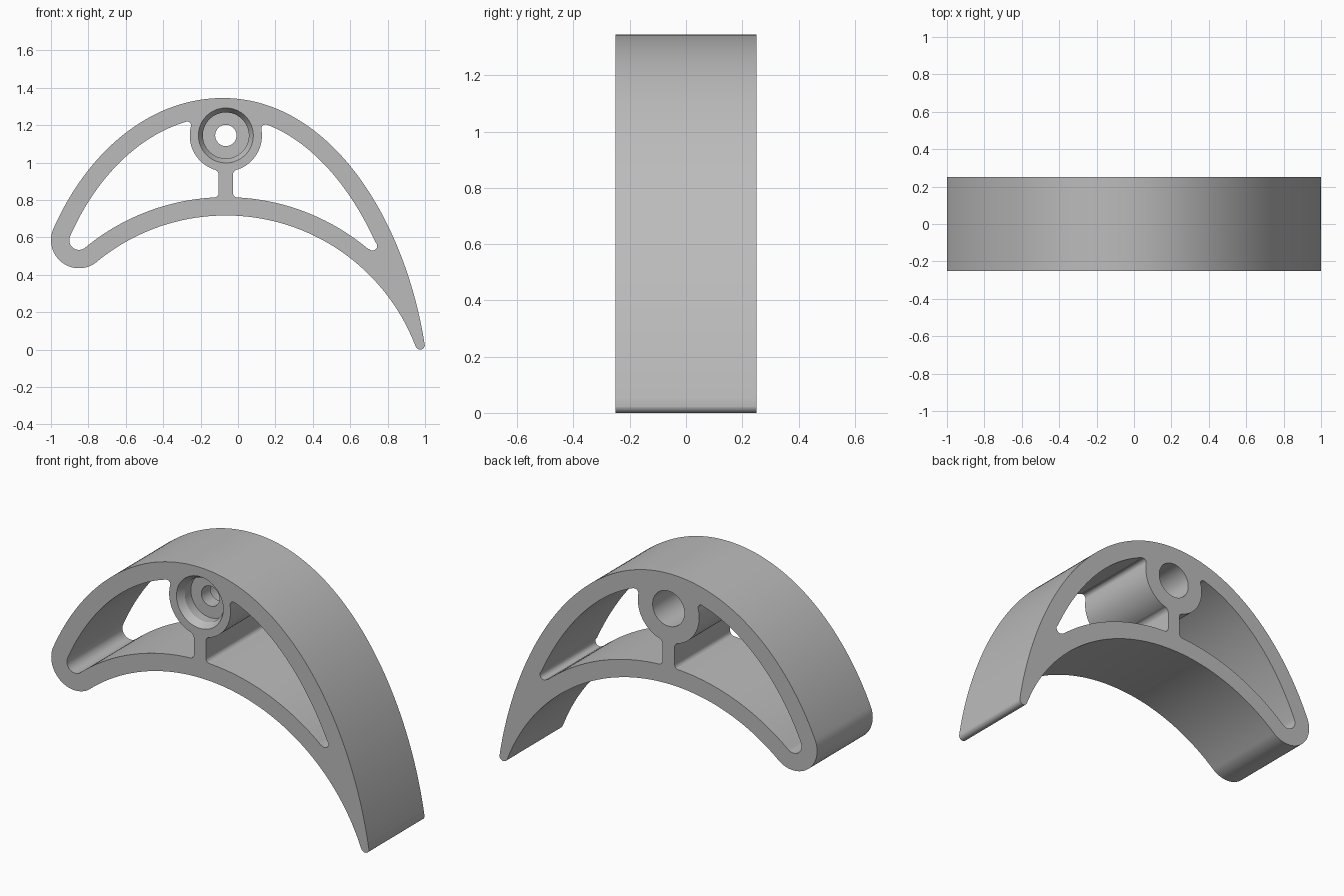
import bpy, bmesh
from math import sin, cos, tan, radians, degrees, atan2
from mathutils import Vector as V

cube = bpy.data.objects.get("Cube")
if cube:
    bpy.data.objects.remove(cube)

HALF = 0.25                                     # half the depth
NUB, HUB, ARCH = V((-0.85, 0.585)), V((-0.065, 1.145)), V((-0.065, -0.368))
TIP = V((0.974, 0.025))
HUB_R, ARCH_R, WALL, STEM = 0.193, 1.085, 0.098, 0.038
INNER_R = ARCH_R + WALL


def arc(c, r, a, b, n=40):
    return [c + r * V((cos(radians(a + (b - a) * i / n)), sin(radians(a + (b - a) * i / n))))
            for i in range(n + 1)]


def bezier(p, n=60):
    """Points of a cubic, and the same points moved inward by the wall thickness."""
    pts, inner = [], []
    for i in range(n + 1):
        t = i / n
        s = 1 - t
        q = s**3 * p[0] + 3 * s * s * t * p[1] + 3 * s * t * t * p[2] + t**3 * p[3]
        d = s * s * (p[1] - p[0]) + 2 * s * t * (p[2] - p[1]) + t * t * (p[3] - p[2])
        d.normalize()
        pts.append(q)
        inner.append(q + WALL * V((d.y, -d.x)))
    return pts, inner


def angle(p, c):
    return degrees(atan2(p.y - c.y, p.x - c.x)) % 360


def rounded(pieces, radii):
    """Join pieces into a loop; radii[i] rounds the corner after piece i."""
    count = len(pieces)
    pieces = [list(p) for p in pieces]
    fills = []
    for i, r in enumerate(radii):
        a, b = pieces[i], pieces[(i + 1) % count]
        if r == 0:
            fills.append([])
            continue
        corner = (a[-1] + b[0]) / 2
        back = next(p for p in reversed(a) if (p - corner).length > 0.03) - corner
        ahead = next(p for p in b if (p - corner).length > 0.03) - corner
        half = back.angle(ahead) / 2
        trim, w = r / tan(half), sin(half)
        while len(a) > 1 and (a[-1] - corner).length < trim:
            a.pop()
        while len(b) > 1 and (b[0] - corner).length < trim:
            b.pop(0)
        start, end = corner + back.normalized() * trim, corner + ahead.normalized() * trim
        fill = []
        for k in range(9):
            t = k / 8
            c0, c1, c2 = (1 - t)**2, 2 * w * t * (1 - t), t * t
            fill.append((c0 * start + c1 * corner + c2 * end) / (c0 + c1 + c2))
        fills.append(fill)
    loop = []
    for piece, fill in zip(pieces, fills):
        for p in piece + fill:
            if not loop or (p - loop[-1]).length > 0.002:
                loop.append(p)
    if (loop[0] - loop[-1]).length < 0.002:
        loop.pop()
    return loop


def open_wall(points):
    return [p for p in points if (p - HUB).length > HUB_R and (p - ARCH).length > INNER_R]


# Outer outline: back curve, pointed tip, underside arch, round nose
top = V((-0.08, 1.345))
nose = arc(NUB, 0.15, 156, 309.5)
left, left_in = bezier([nose[0], V((-0.80, 1.07)), V((-0.46, top.y)), top])
right, right_in = bezier([top, V((0.48, top.y)), V((0.89, 0.72)), V((0.999, 0.022))])
tip = arc(TIP, 0.025, -5, -159.3, 14)
under = arc(ARCH, ARCH_R, 20.7, 129.5, 70)
outline = rounded([left, right, tip, under, nose[::-1]], [0] * 5)

# Shared stem corners
hub_low = degrees(atan2(-(HUB_R**2 - STEM**2)**0.5, -STEM)) % 360
arch_top = degrees(atan2((INNER_R**2 - STEM**2)**0.5, -STEM))


def stem_line(side):
    x = HUB.x + side * STEM
    z0 = HUB.y - (HUB_R**2 - STEM**2)**0.5
    z1 = ARCH.y + (INNER_R**2 - STEM**2)**0.5
    return [V((x, z0 + (z1 - z0) * i / 24)) for i in range(25)]


# Left window
wall = open_wall(left_in)
left_window = rounded([
    wall,
    arc(HUB, HUB_R, angle(wall[-1], HUB), hub_low),
    stem_line(-1),
    arc(ARCH, INNER_R, arch_top, 129.5, 60),
    arc(NUB, 0.052, 309.5, 156, 16),
], [0.02, 0.03, 0.025, 0, 0])

# Right window
wall = open_wall(right_in)
right_window = rounded([
    wall,
    arc(ARCH, INNER_R, angle(wall[-1], ARCH), 180 - arch_top, 60),
    stem_line(1)[::-1],
    arc(HUB, HUB_R, 540 - hub_low, angle(wall[0], HUB) + 360),
], [0.025, 0.025, 0.03, 0.02])

# Build the solid: walls first, then the two caps
bm = bmesh.new()
front_edges, back_edges = [], []


def ring(points, y):
    return [bm.verts.new((p.x, y, p.y)) for p in points]


def skin(rings):
    n = len(rings[0])
    for a, b in zip(rings, rings[1:]):
        for i in range(n):
            j = (i + 1) % n
            bm.faces.new((a[i], a[j], b[j], b[i]))
    for r, store in ((rings[0], front_edges), (rings[-1], back_edges)):
        store.extend(bm.edges.get((r[i], r[(i + 1) % n])) for i in range(n))


for loop in (outline, left_window, right_window):
    skin([ring(loop, -HALF), ring(loop, HALF)])

# Stepped bore through the hub: tapered mouth, seat, small hole, rear bore
bore = [(0.147, -HALF), (0.123, -0.21), (0.123, -0.155), (0.057, -0.155),
        (0.057, -0.075), (0.1, -0.075), (0.1, HALF)]
skin([ring(arc(HUB, r, 0, 360, 64)[:-1], y) for r, y in bore])

for edges, y in ((front_edges, -1), (back_edges, 1)):
    bmesh.ops.triangle_fill(bm, edges=edges, use_beauty=True, normal=(0, y, 0))
bmesh.ops.recalc_face_normals(bm, faces=bm.faces[:])

mesh = bpy.data.meshes.new("crescent_bracket")
bm.to_mesh(mesh)
bm.free()
body = bpy.data.objects.new("crescent_bracket", mesh)
bpy.context.collection.objects.link(body)

# Single grey material
grey = bpy.data.materials.new("plain_grey")
grey.use_nodes = True
colour = (0.5, 0.5, 0.5, 1)
grey.diffuse_color = colour
grey.node_tree.nodes["Principled BSDF"].inputs["Base Color"].default_value = colour
mesh.materials.append(grey)

bpy.ops.object.select_all(action="DESELECT")
body.select_set(True)
bpy.context.view_layer.objects.active = body
bpy.ops.object.shade_smooth_by_angle(angle=radians(30))
